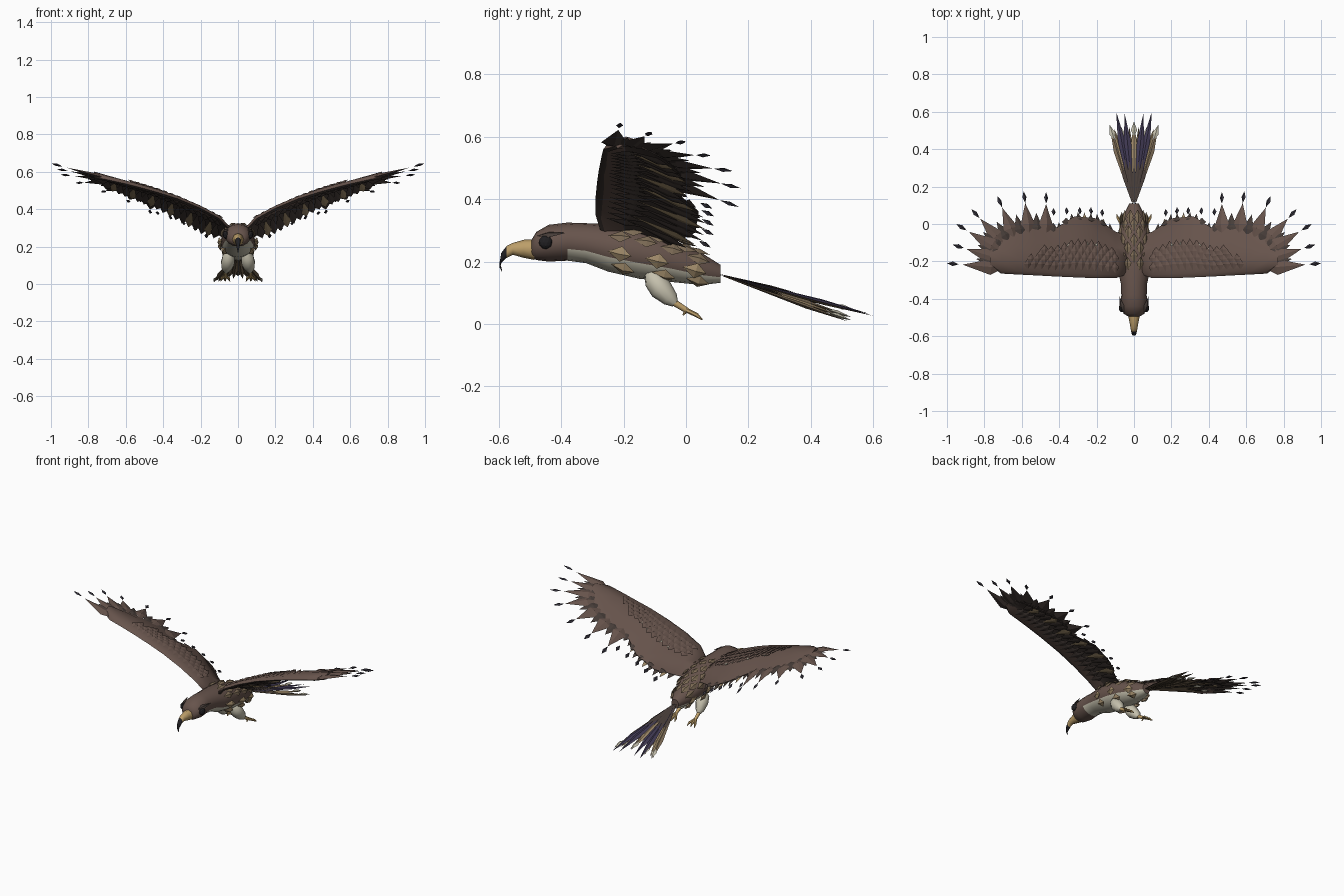
import bpy, bmesh, math
from mathutils import Vector as V

if "Cube" in bpy.data.objects:
    bpy.data.objects.remove(bpy.data.objects["Cube"])

COL = {"brown": (.135, .088, .072), "dark_brown": (.062, .046, .040), "tan": (.33, .24, .135),
       "olive_brown": (.20, .145, .09), "cream": (.56, .53, .42), "black": (.015, .014, .016),
       "purple": (.05, .04, .085), "horn": (.50, .34, .14), "slate": (.035, .032, .045)}
NAMES = list(COL)
MATS = []
for n in NAMES:
    m = bpy.data.materials.new(n)
    m.diffuse_color = (*COL[n], 1)
    m.use_nodes = True
    m.node_tree.nodes["Principled BSDF"].inputs["Base Color"].default_value = m.diffuse_color
    MATS.append(m)
M = {n: i for i, n in enumerate(NAMES)}


def finish(bm, name, mirror=False, smooth=0):
    bmesh.ops.recalc_face_normals(bm, faces=bm.faces[:])
    me = bpy.data.meshes.new(name)
    bm.to_mesh(me)
    bm.free()
    ob = bpy.data.objects.new(name, me)
    bpy.context.collection.objects.link(ob)
    for m in MATS:
        me.materials.append(m)
    if smooth:
        bpy.ops.object.select_all(action='DESELECT')
        ob.select_set(True)
        bpy.context.view_layer.objects.active = ob
        bpy.ops.object.shade_smooth_by_angle(angle=math.radians(smooth))
    if mirror:
        ob.modifiers.new("mirror", 'MIRROR').use_mirror_merge = False
    return ob


def loft(bm, rings, mat):
    """Skin closed rings; mat(i, j) picks the colour of each face."""
    vs = [[bm.verts.new(p) for p in r] for r in rings]
    n = len(vs[0])
    for i in range(len(vs) - 1):
        for j in range(n):
            k = (j + 1) % n
            f = bm.faces.new((vs[i][j], vs[i][k], vs[i + 1][k], vs[i + 1][j]))
            f.material_index = M[mat(i, j)]
    for i, r in ((0, vs[0]), (len(vs) - 2, vs[-1])):
        bm.faces.new(r).material_index = M[mat(i, 0)]


def tube(bm, path, mat, n=8):
    """path: (x, y, z, radius); rings stand across each limb."""
    d = (V(path[-1][:3]) - V(path[0][:3])).normalized()
    a = d.cross(V((1, 0, .01))).normalized()
    b = d.cross(a)
    loft(bm, [[V(p[:3]) + (a * math.cos(t) + b * math.sin(t)) * p[3]
               for t in (2 * math.pi * k / n for k in range(n))] for p in path], lambda i, j: mat)


def feather(bm, p, q, w, mat, up=(0, 0, 1), mid=.5, th=.006, under=None):
    """Ridged kite from root p to tip q."""
    p, q = V(p), V(q)
    side = (q - p).cross(V(up)).normalized()
    nrm = side.cross(q - p).normalized()
    c = p.lerp(q, mid)
    pts = [bm.verts.new(x) for x in (p, q, c + side * w / 2, c - side * w / 2, c + nrm * th, c - nrm * th)]
    for e in (0, 1):
        for s in (2, 3):
            for r in (4, 5):
                f = bm.faces.new((pts[e], pts[s], pts[r]))
                f.material_index = M[under if under and r == 5 else mat]


# Body and head
BODY = [(-.495, .215, .27, .03), (-.48, .205, .295, .055), (-.44, .2, .318, .07), (-.38, .203, .325, .068),
        (-.32, .195, .323, .07), (-.25, .168, .32, .085), (-.15, .145, .308, .093), (-.05, .135, .275, .083),
        (.05, .125, .228, .055), (.11, .132, .19, .025)]
N = 16


def body_at(y):
    for a, b in zip(BODY, BODY[1:]):
        if y <= b[0]:
            break
    t = (y - a[0]) / (b[0] - a[0])
    return [u + (v - u) * t for u, v in zip(a, b)]


def body_pt(y, ang, off=0):
    y, zb, zt, hw = body_at(y)
    return V(((hw + off) * math.cos(ang), y, (zb + zt) / 2 + ((zt - zb) / 2 + off) * math.sin(ang)))


bm = bmesh.new()
loft(bm, [[body_pt(s[0], 2 * math.pi * k / N) for k in range(N)] for s in BODY],
     lambda i, j: "cream" if i >= 3 and 9 <= j <= 14 else "brown")
finish(bm, "body", smooth=50)

# Beak with hooked tip
bm = bmesh.new()
BEAK = [(-.485, .205, .272, .033), (-.52, .212, .27, .025), (-.555, .222, .26, .019), (-.575, .212, .25, .015),
        (-.592, .195, .228, .011), (-.597, .18, .2, .006), (-.59, .168, .174, .002)]
loft(bm, [[(hw * math.cos(t), y, (a + b) / 2 + (b - a) / 2 * math.sin(t))
           for t in (math.pi * k / 4 for k in range(8))] for y, a, b, hw in BEAK],
     lambda i, j: "horn" if i < 3 else "black")
finish(bm, "beak", smooth=50)

# Eyes and brows
bm = bmesh.new()
bmesh.ops.create_icosphere(bm, subdivisions=2, radius=.022)
for v in bm.verts:
    v.co = V((v.co.x * .7 + .066, v.co.y - .45, v.co.z + .262))
for f in bm.faces:
    f.material_index = M["black"]
feather(bm, (.055, -.478, .282), (.078, -.385, .292), .03, "dark_brown", (.6, 0, .8), .4, .008)
finish(bm, "eyes_and_brows", True)

# Wing: stations of x, leading y and z, trailing y and z
WING = [(.04, -.27, .285, -.06, .25), (.1, -.29, .35, -.04, .26), (.2, -.29, .405, .03, .295),
        (.32, -.285, .455, .04, .36), (.43, -.28, .49, -.03, .42), (.52, -.275, .515, 0, .455),
        (.62, -.27, .54, -.03, .495), (.71, -.265, .56, -.07, .53), (.77, -.225, .57, -.13, .56)]
TS = (0, .07, .35, .65, 1)
TOP = (0, .016, .016, .010, .002)
BOT = (0, -.012, -.004, -.002, -.002)


def wing_pt(x, t, off=0):
    for a, b in zip(WING, WING[1:]):
        if x <= b[0]:
            break
    u = (x - a[0]) / (b[0] - a[0])
    _, yl, zl, yt, zt = [p + (q - p) * u for p, q in zip(a, b)]
    return V((x, yl + (yt - yl) * t, zl + (zt - zl) * t + .08 * t * (1 - t) + off))


bm = bmesh.new()
rings = [[wing_pt(s[0], t, o) for t, o in zip(TS, TOP)] +
         [wing_pt(s[0], t, o) for t, o in list(zip(TS, BOT))[:0:-1]] for s in WING]
loft(bm, rings, lambda i, j: "brown" if j < 4 or j == 7 else "dark_brown")
finish(bm, "wings", True, 50)

UP = (-.4, 0, .9)

# Overlapping covert scales on the upper wing
bm = bmesh.new()
for r in range(4):
    for k in range(14 - r):
        x = .10 + .036 * k + .018 * (r % 2)
        t = .10 + .10 * r
        feather(bm, wing_pt(x, t, .014), wing_pt(x, t + .24, .026), .046,
                "brown", UP, .55, .006, "dark_brown")
# Pale spots behind the scales
for k in range(7):
    x = .15 + .05 * k
    feather(bm, wing_pt(x, .50, .014), wing_pt(x, .60, .022), .02, "cream", UP)
finish(bm, "upper_wing_scales", True)

# Lower wing feathers
bm = bmesh.new()
for k in range(18):
    x = .11 + .034 * k
    feather(bm, wing_pt(x, .42, -.006), wing_pt(min(x + .02, .75), 1.08, -.012), .05,
            ("dark_brown", "tan", "dark_brown")[k % 3], UP, .7, .004)
    feather(bm, wing_pt(x, .12, -.012), wing_pt(x, .55, -.012), .045, "dark_brown", UP, .6, .005)
finish(bm, "lower_wing_feathers", True)

# Flight feathers: tip position, then root position on the wing
FLIGHT = [(1, -.21, .645, .70, .15), (.97, -.11, .615, .71, .38), (.95, .0, .585, .71, .6),
          (.87, .08, .54, .70, .8), (.73, .15, .49, .64, .85), (.59, .175, .435, .56, .85), (.47, .17, .375, .47, .85)]
SMALL = [(.43, .085, .37), (.36, .09, .345), (.29, .09, .315), (.23, .09, .285), (.17, .08, .245)]
bm = bmesh.new()
for x, y, z, rx, rt in FLIGHT:
    root, tip = wing_pt(rx, rt), V((x, y, z))
    d = (tip - root).normalized()
    feather(bm, root, root.lerp(tip, .72), .085, "brown", UP, .3, .012, "dark_brown")
    feather(bm, tip - d * .065, tip, .024, "slate", UP, .5, .007)
# Filler spikes between the long feathers
for a, b in zip(FLIGHT, FLIGHT[1:]):
    root = (wing_pt(a[3], a[4]) + wing_pt(b[3], b[4])) / 2
    tip = (V(a[:3]) + V(b[:3])) / 2
    feather(bm, root, root.lerp(tip, .5), .07, "dark_brown", UP, .3, .008)
for p in SMALL:
    tip = V(p)
    root = wing_pt(p[0], .93)
    d = (tip - root).normalized()
    feather(bm, tip - d * .045, tip, .024, "slate", UP, .5, .008)
    feather(bm, root, root.lerp(tip, .4), .06, "dark_brown", UP, .3, .004)
finish(bm, "flight_feathers", True)

# Scales on the back
bm = bmesh.new()
for r in range(7):
    y = -.25 + .042 * r
    for a in ((0, 40) if r % 2 else (20, 60)):
        ang = math.radians(90 - a)
        up = (math.cos(ang), 0, math.sin(ang))
        feather(bm, body_pt(y, ang, .002), body_pt(y + .075, ang, .014), .042, "olive_brown", up, .55, .007)
finish(bm, "back_scales", True)

# Scales on the flanks
bm = bmesh.new()
for y, z in ((-.25, -8), (-.24, -40), (-.13, -8), (-.11, -40), (-.01, -10), (.0, -45)):
    ang = math.radians(z)
    up = (math.cos(ang), 0, math.sin(ang))
    feather(bm, body_pt(y, ang, .002), body_pt(y + .075, ang, .018), .05, "tan", up, .55, .012, "olive_brown")
finish(bm, "flank_scales", True)

# Thighs
bm = bmesh.new()
tube(bm, [(.045, -.12, .165, .015), (.05, -.105, .145, .033), (.055, -.08, .112, .037),
          (.062, -.05, .08, .026), (.065, -.035, .064, .012)], "cream", 10)
finish(bm, "thighs", True, 50)

# Shins and toes
bm = bmesh.new()
tube(bm, [(.065, -.04, .07, .011), (.068, .005, .042, .009)], "horn")
for dx in (-.025, 0, .025):
    tube(bm, [(.068, 0, .045, .008), (.068 + dx * .8, .035, .028, .007), (.068 + dx, .052, .014, .002)], "horn", 6)
tube(bm, [(.068, .0, .042, .007), (.068, -.01, .028, .002)], "horn", 6)
finish(bm, "feet", True, 50)

# Tail fan: tip x, y, z, width, colour
TAIL = [(.0, .54, .04, .04, "tan"), (.05, .59, .032, .04, "purple"), (.095, .60, .026, .04, "purple"),
        (.025, .52, .028, .035, "olive_brown"), (.075, .52, .018, .038, "tan"),
        (.105, .51, .012, .04, "tan"), (.13, .52, .008, .034, "olive_brown")]
bm = bmesh.new()
for k, (x, y, z, w, c) in enumerate(TAIL):
    root = V((x * .06, .105, .158))
    tip = V((x, y, z))
    feather(bm, root, tip, w, c, (0, .3, 1), .68, .007, "olive_brown")
    # dark shafts near the root
    feather(bm, root + V((0, 0, .003)), root.lerp(tip, .5) + V((0, 0, .007)), .02, "dark_brown", (0, .3, 1), .7, .003)
# Pale end tips
for x, y, z in ((.0, .55, .042), (.13, .53, .012), (.075, .53, .022)):
    tip = V((x, y, z))
    d = (tip - V((0, .105, .158))).normalized()
    feather(bm, tip - d * .085, tip, .034, "cream", (0, .3, 1), .4, .008)
finish(bm, "tail", True)
